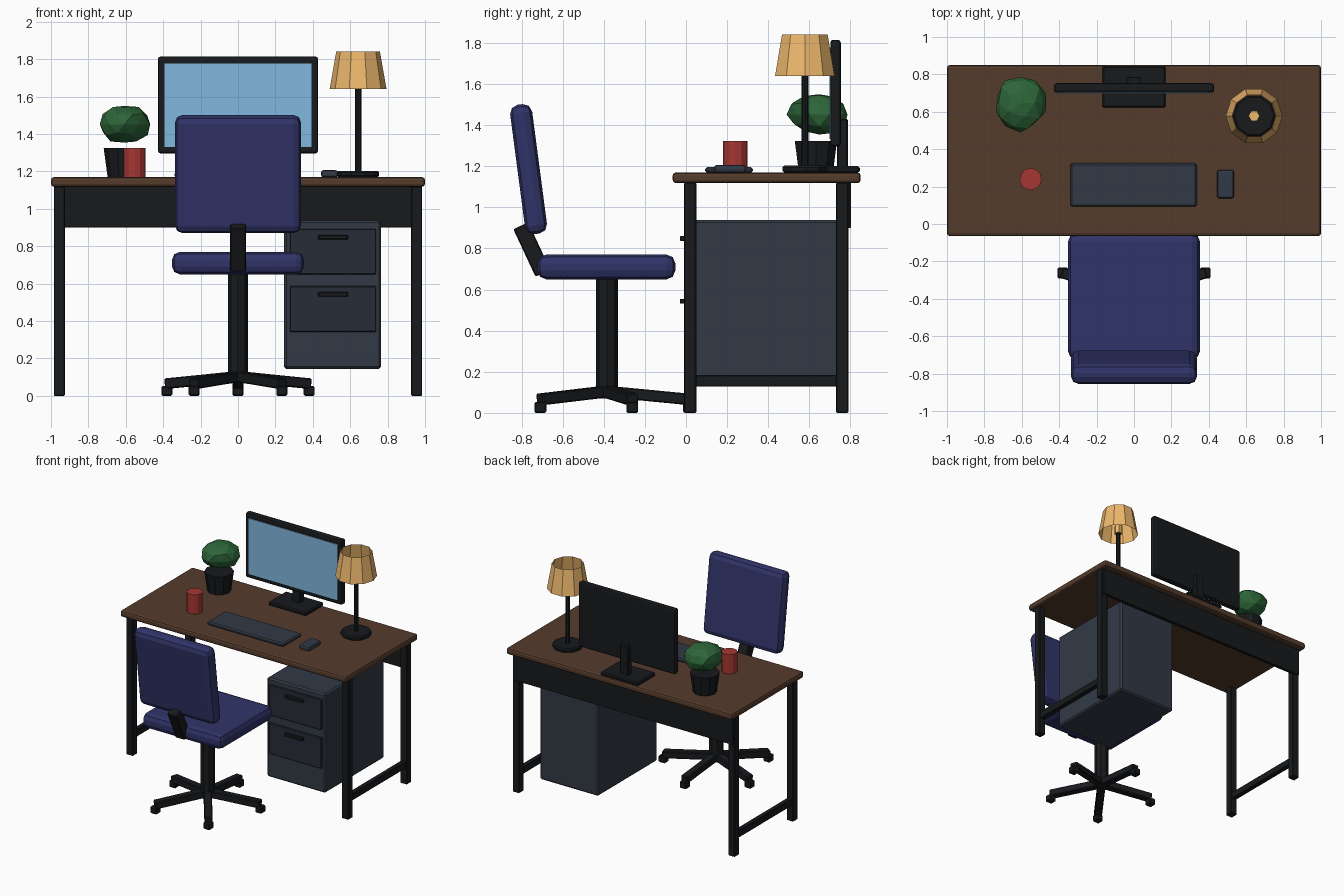
import bpy, bmesh, math, random
from mathutils import Matrix, Vector

if "Cube" in bpy.data.objects:
    bpy.data.objects.remove(bpy.data.objects["Cube"])

random.seed(4)


def material(name, rgb):
    m = bpy.data.materials.new(name)
    m.diffuse_color = (*rgb, 1)
    m.use_nodes = True
    m.node_tree.nodes["Principled BSDF"].inputs["Base Color"].default_value = m.diffuse_color
    return m


WOOD = material("wood", (0.09, 0.044, 0.025))
BLACK = material("black", (0.009, 0.010, 0.012))
SLATE = material("slate", (0.032, 0.042, 0.060))
DRAWER = material("drawer_slate", (0.020, 0.027, 0.038))
NAVY = material("navy", (0.030, 0.034, 0.140))
BLUE = material("screen_blue", (0.22, 0.48, 0.73))
TAN = material("tan", (0.85, 0.48, 0.155))
GREEN = material("green", (0.026, 0.130, 0.040))
RED = material("red", (0.38, 0.038, 0.032))


def finish(name, bm, mat, loc=(0, 0, 0), rot=None):
    if rot:
        bm.transform(rot)
    bm.transform(Matrix.Translation(loc))
    me = bpy.data.meshes.new(name)
    bm.to_mesh(me)
    bm.free()
    me.materials.append(mat)
    ob = bpy.data.objects.new(name, me)
    bpy.context.collection.objects.link(ob)
    return ob


def block(name, center, size, mat, bevel=0.0, segments=1, rot=None):
    """Bevelled box given by centre and size."""
    bm = bmesh.new()
    bmesh.ops.create_cube(bm, size=1)
    bmesh.ops.scale(bm, vec=size, verts=bm.verts)
    if bevel:
        bmesh.ops.bevel(bm, geom=bm.edges[:], offset=bevel, segments=segments,
                        profile=0.5, affect='EDGES')
    return finish(name, bm, mat, center, rot)


def box(name, x, y, z, mat, bevel=0.0, segments=1):
    """Bevelled box given by its (min, max) ranges."""
    return block(name, [(a + b) / 2 for a, b in (x, y, z)],
                 [b - a for a, b in (x, y, z)], mat, bevel, segments)


def tube(name, x, y, z, r, mat, sides=10, bevel=0.0, caps=True):
    """Upright cylinder or cone; z = (bottom, top), r = (bottom, top)."""
    bm = bmesh.new()
    bmesh.ops.create_cone(bm, cap_ends=caps, segments=sides, radius1=r[0],
                          radius2=r[1], depth=z[1] - z[0])
    if bevel:
        rims = [e for e in bm.edges if abs(e.verts[0].co.z - e.verts[1].co.z) < 1e-5]
        bmesh.ops.bevel(bm, geom=rims, offset=bevel, segments=1, affect='EDGES')
    return finish(name, bm, mat, (x, y, sum(z) / 2), Matrix.Rotation(math.pi / 2, 4, 'Z'))


# Desk
box("desk_top", (-1, 1), (-0.065, 0.85), (1.118, 1.17), WOOD, 0.016, 2)
for side, s in (("left", -1), ("right", 1)):
    for end, y in (("front", 0.02), ("back", 0.76)):
        block(f"{side}_{end}_leg", (s * 0.955, y, 0.56), (0.06, 0.06, 1.12), BLACK, 0.005)
    block(f"{side}_lower_rail", (s * 0.955, 0.39, 0.156), (0.04, 0.70, 0.056), BLACK, 0.004)
box("back_panel", (-0.975, 0.975), (0.775, 0.802), (0.90, 1.12), BLACK, 0.003)

# Drawer cabinet
box("cabinet", (0.246, 0.765), (0.012, 0.76), (0.145, 0.938), SLATE, 0.012)
for name, z in (("upper", (0.65, 0.893)), ("lower", (0.342, 0.587))):
    box(f"{name}_drawer_front", (0.277, 0.738), (-0.005, 0.03), z, DRAWER, 0.004)
    box(f"{name}_drawer_handle", (0.428, 0.588), (-0.03, 0.0),
        (z[1] - 0.056, z[1] - 0.032), BLACK, 0.004)

# Monitor
box("monitor_body", (-0.428, 0.428), (0.702, 0.753), (1.296, 1.815), BLACK, 0.014, 2)
box("monitor_screen", (-0.393, 0.393), (0.697, 0.712), (1.332, 1.778), BLUE)
box("monitor_stand", (-0.036, 0.036), (0.735, 0.787), (1.185, 1.43), BLACK, 0.005)
box("monitor_base", (-0.168, 0.168), (0.622, 0.846), (1.17, 1.20), BLACK, 0.008)

# Keyboard and mouse
box("keyboard", (-0.34, 0.336), (0.093, 0.325), (1.168, 1.196), SLATE, 0.009)
box("mouse", (0.444, 0.534), (0.137, 0.29), (1.168, 1.207), SLATE, 0.013, 2)

# Desk lamp
LX, LY = 0.642, 0.578
tube("lamp_base", LX, LY, (1.17, 1.203), (0.113, 0.113), BLACK, bevel=0.008)
tube("lamp_pole", LX, LY, (1.19, 1.66), (0.017, 0.017), BLACK, 8)
tube("lamp_bulb", LX, LY, (1.645, 1.71), (0.03, 0.03), TAN, 6)
tube("lamp_shade", LX, LY, (1.64, 1.84), (0.152, 0.117), TAN, caps=False)

# Mug and potted plant
tube("mug", -0.553, 0.24, (1.168, 1.324), (0.059, 0.059), RED, 12)
tube("plant_pot", -0.61, 0.632, (1.168, 1.324), (0.087, 0.108), BLACK)
bm = bmesh.new()
bmesh.ops.create_icosphere(bm, subdivisions=2, radius=1)
for v in bm.verts:
    v.co *= random.uniform(0.88, 1.05)
bmesh.ops.scale(bm, vec=(0.141, 0.154, 0.106), verts=bm.verts)
finish("foliage", bm, GREEN, (-0.607, 0.648, 1.452))

# Chair cushions and back support
box("seat", (-0.353, 0.353), (-0.722, -0.052), (0.65, 0.77), NAVY, 0.042, 2)
block("backrest", (0, -0.766, 1.186), (0.675, 0.108, 0.635), NAVY, 0.042, 2,
      Matrix.Rotation(math.radians(7.5), 4, 'X'))
block("back_support", (0, -0.75, 0.795), (0.085, 0.08, 0.255), BLACK, 0.006, 1,
      Matrix.Rotation(math.radians(25), 4, 'X'))

# Chair post and five-star foot
CY, REACH = -0.385, 0.40
tube("chair_post", 0, CY, (0.07, 0.67), (0.053, 0.053), BLACK, 8)
for i in range(5):
    a = math.radians(90 + 72 * i)
    d = Vector((math.cos(a), math.sin(a), 0))
    tilt = Matrix.Rotation(a, 4, 'Z') @ Matrix.Rotation(math.radians(5.5), 4, 'Y')
    mid = d * REACH / 2 + Vector((0, CY, 0.085))
    block(f"foot_arm_{i + 1}", mid, (REACH + 0.01, 0.06, 0.056), BLACK, 0.006, 1, tilt)
    tip = d * REACH + Vector((0, CY, 0.027))
    block(f"caster_{i + 1}", tip, (0.058, 0.058, 0.054), BLACK, 0.007)
